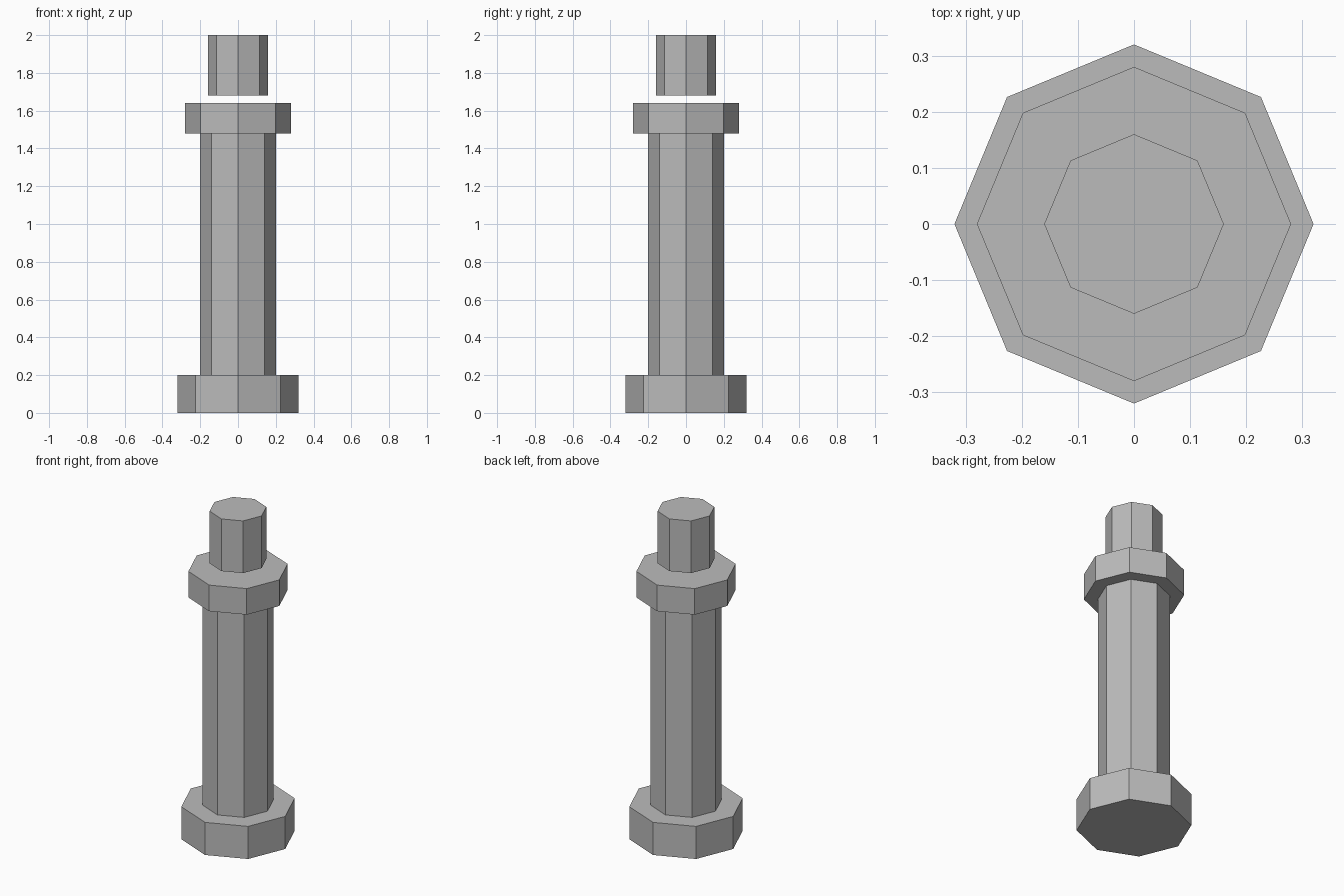
import bpy

if "Cube" in bpy.data.objects:
    bpy.data.objects.remove(bpy.data.objects["Cube"])

# One plain grey for the whole column
grey = bpy.data.materials.new("stone_grey")
grey.diffuse_color = (0.5, 0.5, 0.5, 1.0)
grey.use_nodes = True
grey.node_tree.nodes["Principled BSDF"].inputs["Base Color"].default_value = grey.diffuse_color


def octagon(name, radius, bottom, top):
    """Upright eight-sided prism with corners on the x and y axes."""
    bpy.ops.mesh.primitive_cylinder_add(
        vertices=8, radius=radius, depth=top - bottom,
        location=(0, 0, (bottom + top) / 2))
    part = bpy.context.object
    part.name = name
    part.data.materials.append(grey)


octagon("base", 0.32, 0.0, 0.2)
octagon("shaft", 0.20, 0.2, 1.48)
octagon("collar", 0.28, 1.48, 1.64)
# The top block floats just above the collar
octagon("top_block", 0.16, 1.68, 2.0)
